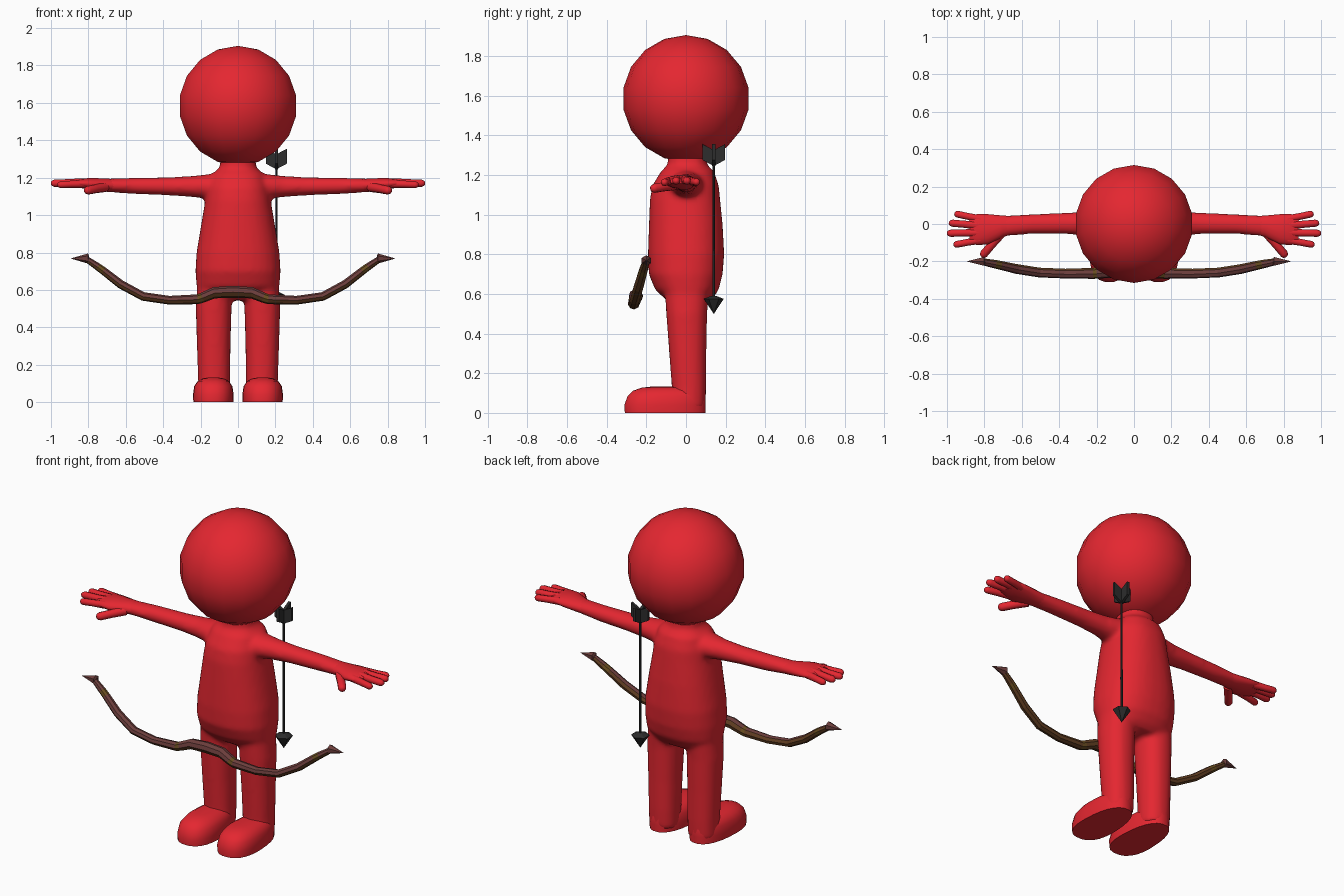
import bpy, bmesh, math
from mathutils import Vector

cube = bpy.data.objects.get("Cube")
if cube:
    bpy.data.objects.remove(cube, do_unlink=True)


def material(name, rgb):
    m = bpy.data.materials.new(name)
    m.use_nodes = True
    m.diffuse_color = (*rgb, 1)
    m.node_tree.nodes["Principled BSDF"].inputs["Base Color"].default_value = (*rgb, 1)
    return m


RED = material("red", (0.78, 0.02, 0.03))
MAUVE = material("mauve_wood", (0.15, 0.048, 0.045))
BROWN = material("brown_wood", (0.12, 0.048, 0.016))
BINDING = material("olive_binding", (0.14, 0.075, 0.015))
CHARCOAL = material("charcoal", (0.026, 0.026, 0.026))


def section(centre, u, v, n=24, p=2.0):
    """Superellipse ring spanned by the half-axes u and v."""
    def bend(t):
        return math.copysign(abs(t) ** (2 / p), t)
    angles = [2 * math.pi * (i + 0.5) / n for i in range(n)]
    return [Vector(centre) + Vector(u) * bend(math.cos(a)) + Vector(v) * bend(math.sin(a))
            for a in angles]


def loft(bm, rings):
    """Skin a list of rings and cap both ends."""
    loops = [[bm.verts.new(co) for co in ring] for ring in rings]
    n = len(loops[0])
    for a, b in zip(loops, loops[1:]):
        for i in range(n):
            j = (i + 1) % n
            bm.faces.new((a[i], a[j], b[j], b[i]))
    bm.faces.new(loops[0])
    bm.faces.new(loops[-1])


def finish(bm, name, mats, smooth_angle=None, mirror=False):
    bmesh.ops.recalc_face_normals(bm, faces=bm.faces)
    mesh = bpy.data.meshes.new(name)
    bm.to_mesh(mesh)
    bm.free()
    for m in mats:
        mesh.materials.append(m)
    obj = bpy.data.objects.new(name, mesh)
    bpy.context.collection.objects.link(obj)
    if smooth_angle:
        bpy.ops.object.select_all(action='DESELECT')
        obj.select_set(True)
        bpy.context.view_layer.objects.active = obj
        bpy.ops.object.shade_smooth_by_angle(angle=math.radians(smooth_angle))
    if mirror:
        obj.modifiers.new("Mirror", 'MIRROR').use_mirror_merge = False
    return obj


# Head
bm = bmesh.new()
bmesh.ops.create_uvsphere(bm, u_segments=18, v_segments=9, radius=0.32)
bmesh.ops.translate(bm, verts=bm.verts, vec=(0, 0, 1.585))
finish(bm, "head", [RED], 60)

# Body: torso, arms and legs fused into one smooth skin
bm = bmesh.new()
TORSO = [  # z, half width, front y, back y
    (1.32, 0.09, -0.09, 0.10), (1.25, 0.10, -0.092, 0.105), (1.22, 0.14, -0.125, 0.14),
    (1.15, 0.165, -0.168, 0.165), (1.08, 0.175, -0.182, 0.172), (0.95, 0.197, -0.187, 0.185),
    (0.8, 0.222, -0.192, 0.193), (0.7, 0.228, -0.188, 0.185), (0.62, 0.222, -0.155, 0.165),
    (0.57, 0.19, -0.1, 0.13), (0.545, 0.14, -0.06, 0.1)]
loft(bm, [section((0, (f + b) / 2, z), (w, 0, 0), (0, (b - f) / 2, 0), 32, 2.3)
          for z, w, f, b in TORSO])
ARM = [  # x, y, half depth, z, half height
    (0.05, 0, 0.1, 1.155, 0.072), (0.16, 0, 0.085, 1.153, 0.066),
    (0.24, 0.003, 0.066, 1.153, 0.057), (0.36, 0.003, 0.057, 1.154, 0.049),
    (0.55, 0, 0.053, 1.156, 0.044), (0.71, -0.012, 0.056, 1.16, 0.035)]
LEG = [  # z, x, half width, front y, back y
    (0.66, 0.125, 0.09, -0.11, 0.12), (0.5, 0.13, 0.096, -0.1, 0.107),
    (0.3, 0.13, 0.09, -0.085, 0.103), (0.13, 0.128, 0.086, -0.072, 0.102),
    (0.015, 0.128, 0.084, -0.07, 0.098)]
for s in (1, -1):
    loft(bm, [section((s * x, y, z), (0, d, 0), (0, 0, h)) for x, y, d, z, h in ARM])
    loft(bm, [section((s * x, (f + b) / 2, z), (w, 0, 0), (0, (b - f) / 2, 0), 24, 2.2)
              for z, x, w, f, b in LEG])
body = finish(bm, "body", [RED], 60)
remesh = body.modifiers.new("Fuse", 'REMESH')
remesh.mode = 'VOXEL'
remesh.voxel_size = 0.014
remesh.use_smooth_shade = True
soften = body.modifiers.new("Soften", 'SMOOTH')
soften.factor = 0.5
soften.iterations = 6

# Hands: palm, four fingers and a thumb
bm = bmesh.new()
PALM = [  # x, y, half depth, z, half height
    (0.62, -0.003, 0.045, 1.157, 0.034), (0.70, -0.012, 0.058, 1.16, 0.036),
    (0.78, -0.028, 0.082, 1.166, 0.033), (0.84, -0.03, 0.085, 1.17, 0.026),
    (0.88, -0.028, 0.068, 1.17, 0.014)]
loft(bm, [section((x, y, z), (0, d, 0), (0, 0, h), 16) for x, y, d, z, h in PALM])
FINGERS = [  # base, tip, radius
    ((0.82, 0.026, 1.168), (0.96, 0.056, 1.164), 0.019),
    ((0.83, -0.008, 1.174), (0.99, 0.006, 1.17), 0.020),
    ((0.83, -0.046, 1.174), (1.0, -0.05, 1.17), 0.020),
    ((0.82, -0.085, 1.168), (0.965, -0.112, 1.162), 0.019),
    ((0.71, -0.05, 1.15), (0.815, -0.175, 1.13), 0.023)]
for base, tip, r in FINGERS:
    a, d = Vector(base), Vector(tip) - Vector(base)
    side = d.cross(Vector((0, 0, 1))).normalized() * r
    up = side.cross(d).normalized() * r
    loft(bm, [section(a + d * t, side * k, up * k, 10)
              for t, k in ((0, 1.15), (0.5, 1), (0.88, 1), (0.96, 0.75), (1, 0.35))])
finish(bm, "hand", [RED], 60, mirror=True)

# Feet: flat sole, rounded toe, narrower heel
bm = bmesh.new()
FOOT = [  # z, toe y, heel y, half width
    (0, -0.31, 0.1, 0.117), (0.04, -0.312, 0.1, 0.119), (0.085, -0.296, 0.1, 0.112),
    (0.112, -0.268, 0.09, 0.092), (0.127, -0.225, 0.06, 0.062), (0.132, -0.18, 0.02, 0.03)]
rings = []
for z, toe, heel, w in FOOT:
    mid, half = (toe + heel) / 2, (heel - toe) / 2
    ring = section((0, mid, z), (w, 0, 0), (0, half, 0), 24, 2.4)
    for co in ring:
        co.x = 0.132 + co.x * (0.9 - 0.1 * (co.y - mid) / half)
    rings.append(ring)
loft(bm, rings)
finish(bm, "foot", [RED], 50, mirror=True)

# Bow: faceted limbs in a tilted plane, with bindings and pointed tips
BOW_X = -0.027
HALF = [  # x, z, radius
    (0, 0.59, 0.032), (0.1, 0.585, 0.03), (0.165, 0.558, 0.027), (0.19, 0.55, 0.026),
    (0.34, 0.545, 0.023), (0.48, 0.565, 0.023), (0.6, 0.63, 0.023),
    (0.69, 0.7, 0.021), (0.72, 0.722, 0.02), (0.785, 0.766, 0.016)]
path = [(-x, z, r) for x, z, r in HALF[:0:-1]] + HALF
points = [Vector((x + BOW_X, -0.2 - 0.29 * (0.77 - z), z)) for x, z, r in path]
normal = Vector((0, -0.96, 0.28))
bm = bmesh.new()
rings = []
for i, p in enumerate(points):
    along = points[min(i + 1, len(points) - 1)] - points[max(i - 1, 0)]
    across = normal.cross(along).normalized()
    r = path[i][2]
    rings.append(section(p, across * r, normal * r * 1.15, 8))
loft(bm, rings)
bmesh.ops.recalc_face_normals(bm, faces=bm.faces)
for f in bm.faces:
    x = abs(f.calc_center_median().x - BOW_X)
    if 0.165 < x < 0.19 or 0.69 < x < 0.72:
        f.material_index = 2
    elif f.normal.z < -0.3 or f.normal.y > 0.6:
        f.material_index = 1
finish(bm, "bow", [MAUVE, BROWN, BINDING])

bm = bmesh.new()
for s in (1, -1):
    loft(bm, [section((BOW_X + s * x, -0.2, 0.768), (0, r, 0), (0, 0, r), 6)
              for x, r in ((0.77, 0.014), (0.775, 0.027), (0.865, 0.001))])
finish(bm, "bow_tip", [MAUVE])

# Arrow: thin shaft, four-sided point and crossed vanes
AX, AY = 0.205, 0.14


def arrow_part(name, profile, n):
    bm = bmesh.new()
    loft(bm, [section((AX, AY, z), (r, 0, 0), (0, r, 0), n) for z, r in profile])
    finish(bm, name, [CHARCOAL])


arrow_part("arrow_shaft", [(0.56, 0.007), (0.78, 0.008), (0.84, 0.006), (1.33, 0.006)], 8)
arrow_part("arrow_point", [(0.5, 0.001), (0.575, 0.05), (0.59, 0.012)], 6)

bm = bmesh.new()
VANE = [(0, 1.245), (0.056, 1.275), (0.056, 1.355), (0, 1.325)]
for k in range(4):
    out = Vector((math.cos(k * math.pi / 2), math.sin(k * math.pi / 2), 0))
    thick = Vector((-out.y, out.x, 0)) * 0.008
    loft(bm, [[Vector((AX, AY, z)) + out * d + thick * s for d, z in VANE] for s in (-1, 1)])
finish(bm, "arrow_vanes", [CHARCOAL])
